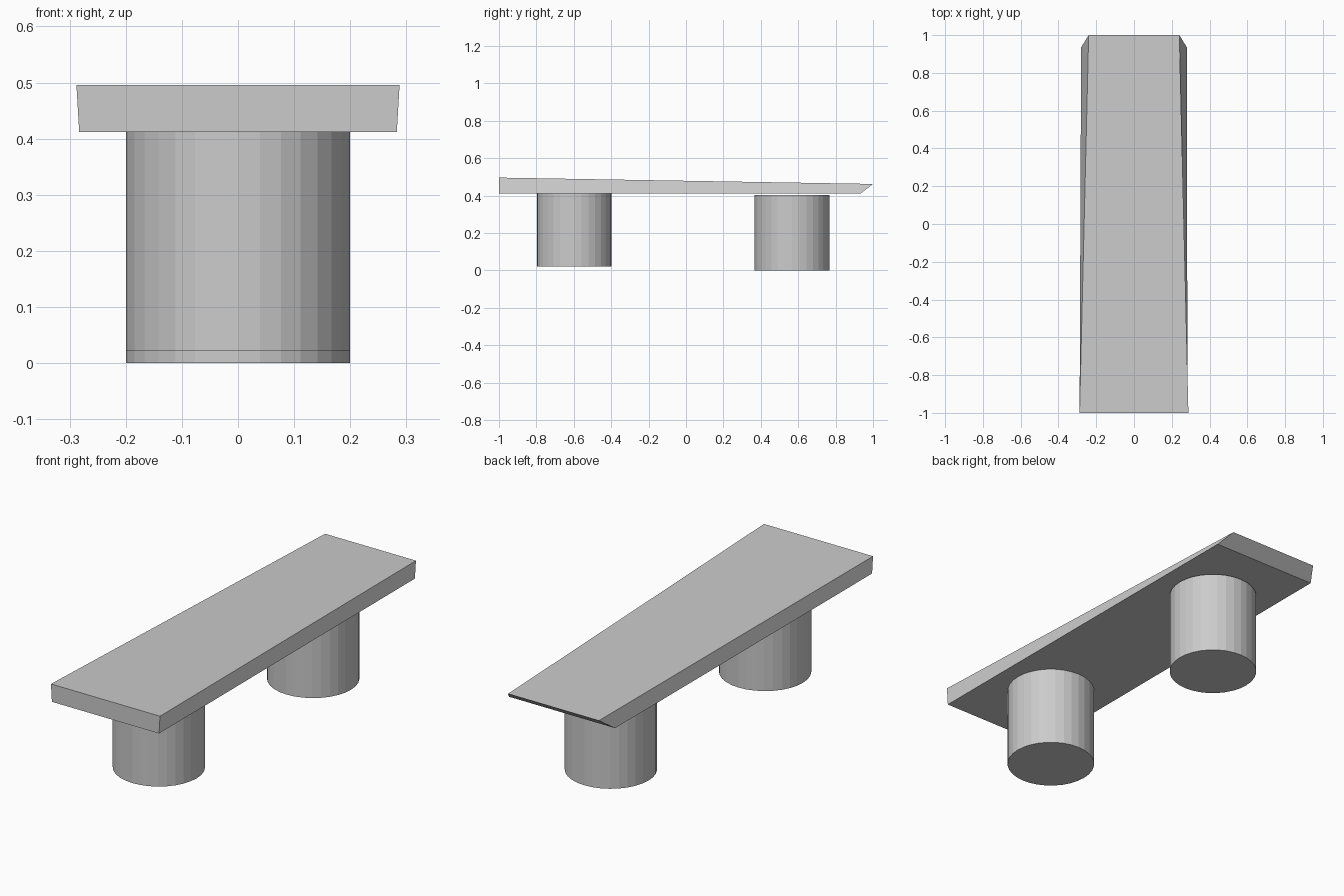
import bpy
import bmesh

if "Cube" in bpy.data.objects:
    bpy.data.objects.remove(bpy.data.objects["Cube"])


def leg(name, y, z0, z1, radius=0.2):
    bpy.ops.mesh.primitive_cylinder_add(
        vertices=32, radius=radius, depth=z1 - z0, location=(0, y, (z0 + z1) / 2))
    bpy.context.object.name = name


# Tapered board: mirrored side profile of (half width, y, z)
side = [(0.283, -1.0, 0.412), (0.28, 0.935, 0.412),
        (0.24, 1.0, 0.462), (0.288, -1.0, 0.496)]
bm = bmesh.new()
right = [bm.verts.new(p) for p in side]
left = [bm.verts.new((-x, y, z)) for x, y, z in side]
bm.faces.new(right)
bm.faces.new(left[::-1])
for i in range(4):
    j = (i + 1) % 4
    bm.faces.new((right[i], left[i], left[j], right[j]))
bmesh.ops.recalc_face_normals(bm, faces=bm.faces)
mesh = bpy.data.meshes.new("board")
bm.to_mesh(mesh)
bm.free()
bpy.context.collection.objects.link(bpy.data.objects.new("board", mesh))

# Round legs; the front one sits slightly higher and enters the board
leg("front_leg", -0.597, 0.022, 0.425)
leg("back_leg", 0.567, 0.0, 0.403)
